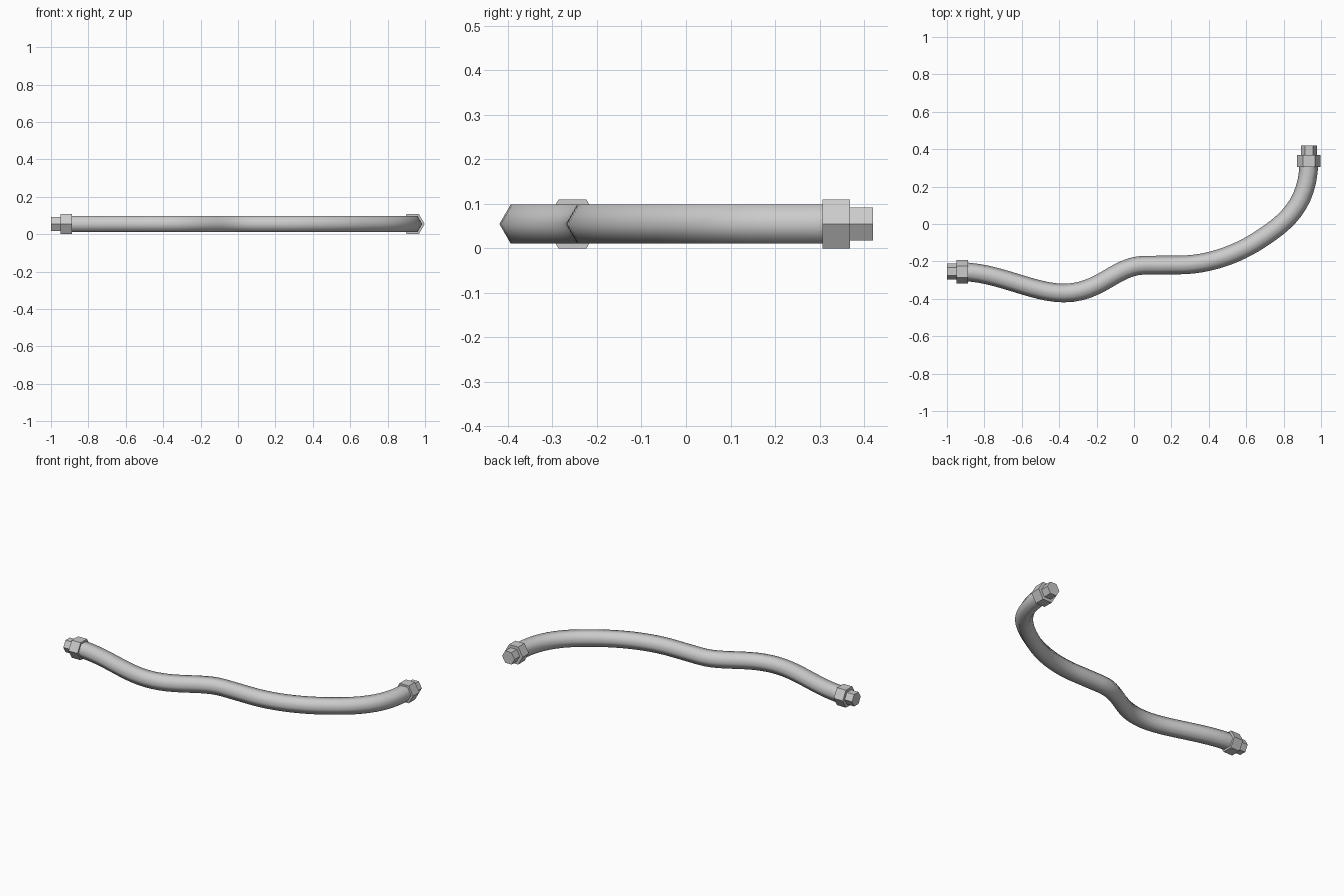
import bpy, bmesh
from math import cos, sin, pi, radians
from mathutils import Vector, Matrix
from mathutils.geometry import interpolate_bezier

if "Cube" in bpy.data.objects:
    bpy.data.objects.remove(bpy.data.objects["Cube"])

Z = 0.0545          # height of the hose centre line
SIDES = 6


def finish(bm, name, smooth):
    bmesh.ops.recalc_face_normals(bm, faces=bm.faces)
    for f in bm.faces:
        f.smooth = smooth and len(f.verts) == 4
    mesh = bpy.data.meshes.new(name)
    bm.to_mesh(mesh)
    bm.free()
    obj = bpy.data.objects.new(name, mesh)
    bpy.context.collection.objects.link(obj)
    return obj


def hex_prism(name, radius, start, end):
    """Flat-sided hexagonal prism between two points, flats at top and bottom."""
    a, b = Vector((*start, Z)), Vector((*end, Z))
    axis = (b - a).normalized()
    side = axis.cross(Vector((0, 0, 1)))
    bm = bmesh.new()
    rings = []
    for p in (a, b):
        rings.append([bm.verts.new(p + radius * (side * cos(2 * pi * i / SIDES)
                      + Vector((0, 0, sin(2 * pi * i / SIDES))))) for i in range(SIDES)])
    for i in range(SIDES):
        j = (i + 1) % SIDES
        bm.faces.new((rings[0][i], rings[0][j], rings[1][j], rings[1][i]))
    for r in rings:
        bm.faces.new(r)
    return finish(bm, name, False)


# hose: centre line knots as (x, y, direction angle, handle in, handle out)
knots = [(-0.93, -0.255, 0, 0, 0.2),
         (-0.375, -0.369, 0, 0.17, 0.2),
         (0.06, -0.22, 0, 0.16, 0.06),
         (0.24, -0.219, 0, 0.06, 0.16),
         (0.67, -0.085, 33, 0.14, 0.16),
         (0.935, 0.34, 90, 0.24, 0)]
path = []
for k0, k1 in zip(knots, knots[1:]):
    p0, p1 = Vector((k0[0], k0[1], Z)), Vector((k1[0], k1[1], Z))
    d0 = Vector((cos(radians(k0[2])), sin(radians(k0[2])), 0))
    d1 = Vector((cos(radians(k1[2])), sin(radians(k1[2])), 0))
    pts = interpolate_bezier(p0, p0 + d0 * k0[4], p1 - d1 * k1[3], p1, 13)
    path += pts if not path else pts[1:]

bm = bmesh.new()
rings = []
for n, p in enumerate(path):
    t = (path[min(n + 1, len(path) - 1)] - path[max(n - 1, 0)]).normalized()
    side = t.cross(Vector((0, 0, 1)))
    rings.append([bm.verts.new(p + 0.05 * (side * cos(2 * pi * i / SIDES)
                  + Vector((0, 0, sin(2 * pi * i / SIDES))))) for i in range(SIDES)])
for a, b in zip(rings, rings[1:]):
    for i in range(SIDES):
        j = (i + 1) % SIDES
        bm.faces.new((a[i], a[j], b[j], b[i]))
bm.faces.new(rings[0])
bm.faces.new(rings[-1])
finish(bm, "hose", True)

# hex fittings: collar nut and smaller end nut at each end
for label, (x, y), (dx, dy), near, mid, far in (
        ("left", (0, -0.255), (-1, 0), 0.888, 0.95, 1.0),
        ("right", (0.935, 0), (0, 1), 0.306, 0.368, 0.42)):
    at = lambda s: (x + dx * s, y + dy * s)
    hex_prism(label + "_collar_nut", 0.063, at(near), at(mid))
    hex_prism(label + "_end_nut", 0.043, at(mid), at(far))
